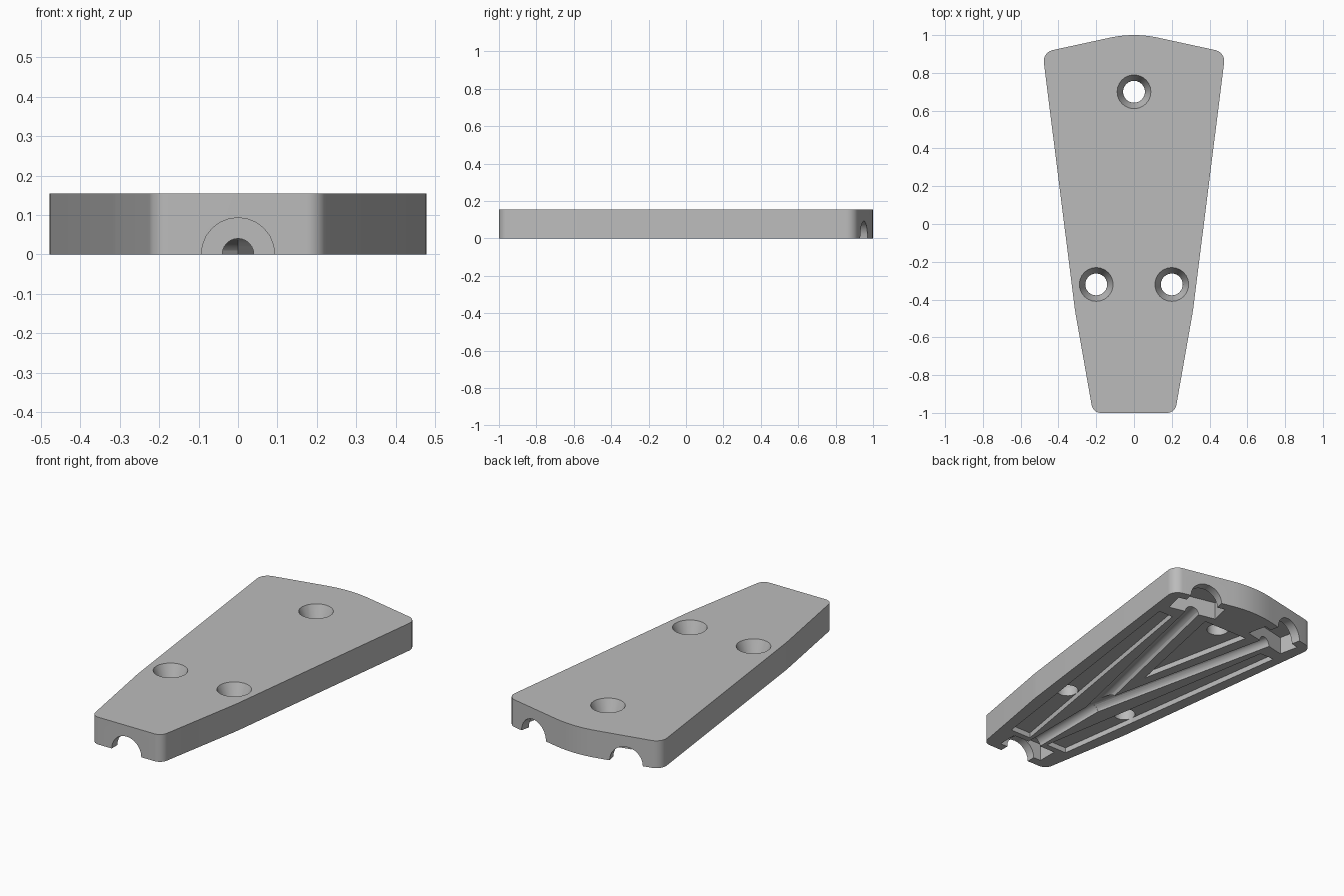
import bpy, bmesh, math
from mathutils import Vector

cube = bpy.data.objects.get("Cube")
if cube:
    bpy.data.objects.remove(cube, do_unlink=True)

HEIGHT = 0.155
TILT = math.radians(12.5)          # angle of the two rear cable branches
BRANCH = Vector((math.sin(TILT), math.cos(TILT), 0))
EXIT = Vector((0.29, 0.95, 0))     # centre of a rear cable opening
FORK = Vector((0, -0.35, 0))       # where the branches join

grey = bpy.data.materials.new("matte grey")
grey.use_nodes = True
grey.diffuse_color = (0.5, 0.5, 0.5, 1)
shader = next(n for n in grey.node_tree.nodes if n.type == 'BSDF_PRINCIPLED')
shader.inputs["Base Color"].default_value = (0.5, 0.5, 0.5, 1)


def finish(name, bm):
    bmesh.ops.recalc_face_normals(bm, faces=bm.faces)
    mesh = bpy.data.meshes.new(name)
    bm.to_mesh(mesh)
    bm.free()
    mesh.materials.append(grey)
    obj = bpy.data.objects.new(name, mesh)
    bpy.context.collection.objects.link(obj)
    return obj


def prism(name, points, low, high):
    bm = bmesh.new()
    face = bm.faces.new([bm.verts.new((p[0], p[1], low)) for p in points])
    side = bmesh.ops.extrude_face_region(bm, geom=[face])["geom"]
    verts = [g for g in side if isinstance(g, bmesh.types.BMVert)]
    bmesh.ops.translate(bm, verts=verts, vec=(0, 0, high - low))
    return finish(name, bm)


def rod(name, start, end, r1, r2=None, sides=24):
    start, end = Vector(start), Vector(end)
    axis = end - start
    bm = bmesh.new()
    bmesh.ops.create_cone(bm, cap_ends=True, segments=sides, radius1=r1,
                          radius2=r1 if r2 is None else r2, depth=axis.length)
    turn = axis.to_track_quat('Z', 'Y').to_matrix().to_4x4()
    bmesh.ops.transform(bm, matrix=turn, verts=bm.verts)
    bmesh.ops.translate(bm, verts=bm.verts, vec=(start + end) / 2)
    return finish(name, bm)


def rounded(corners, steps=8):
    """Fillet each (x, y, radius) corner of a closed outline."""
    out = []
    for i, (x, y, r) in enumerate(corners):
        p = Vector((x, y))
        a = (Vector(corners[i - 1][:2]) - p).normalized()
        b = (Vector(corners[(i + 1) % len(corners)][:2]) - p).normalized()
        half = a.angle(b) / 2
        centre = p + (a + b).normalized() * r / math.sin(half)
        t1 = p + a * r / math.tan(half) - centre
        t2 = p + b * r / math.tan(half) - centre
        for k in range(steps + 1):
            out.append(centre + t1.lerp(t2, k / steps).normalized() * r)
    return out


def mirror(points, side):
    return [(x * side, y) for x, y in points]


# Tapered shell outline with rounded corners
right = [(0.217, -1, 0.05), (0.312, -0.46, 1.0), (0.484, 0.909, 0.06)]
outline = right + [(0, 1.014, 0.6)] + [(-x, y, r) for x, y, r in reversed(right)]
shell = prism("splitter_shell", rounded(outline), 0, HEIGHT)

cutters = []

# Countersunk screw holes
for x, y in [(0, 0.7), (0.2, -0.32), (-0.2, -0.32)]:
    cutters.append(rod("screw_hole", (x, y, -0.1), (x, y, 0.3), 0.058))
    cutters.append(rod("countersink", (x, y, HEIGHT - 0.075),
                       (x, y, HEIGHT + 0.001), 0.0585, 0.09))


# Cable opening and clamp pocket behind it, facing along a direction
def cable_port(exit_point, out):
    across = Vector((out.y, -out.x, 0))
    cutters.append(rod("cable_opening", exit_point + out * 0.15,
                       exit_point - out * 0.1, 0.093))
    near, far = exit_point - out * 0.05, exit_point - out * 0.165
    box = [near + across * 0.14, near - across * 0.14,
           far - across * 0.14, far + across * 0.14]
    cutters.append(prism("clamp_pocket", box, -0.1, 0.1))


cable_port(Vector((0, -1, 0)), Vector((0, -1, 0)))
cutters.append(rod("front_channel", (0, -0.9, 0), FORK, 0.04))

for s in (1, -1):
    flip = Vector((s, 1, 1))
    cable_port(EXIT * flip, BRANCH * flip)
    # Rear branch channel
    cutters.append(rod("branch_channel", FORK - BRANCH * flip * 0.01,
                       (EXIT - BRANCH * 0.1) * flip, 0.04))
    # Side recess around the front screw hole
    recess = [(0.06, -0.8), (0.19, -0.8), (0.40, 0.69), (0.31, 0.69)]
    cutters.append(prism("side_recess", mirror(recess, s), -0.1, 0.03))

# Triangular recess between the branches
cutters.append(prism("middle_recess", [(0, 0.09), (0.142, 0.765), (-0.142, 0.765)],
                     -0.1, 0.03))

# Cut everything out of the shell
bpy.context.view_layer.objects.active = shell
for cutter in cutters:
    cutter.hide_render = True
    cut = shell.modifiers.new("cut", 'BOOLEAN')
    cut.operation = 'DIFFERENCE'
    cut.solver = 'EXACT'
    cut.object = cutter
    bpy.ops.object.modifier_apply(modifier=cut.name)
    bpy.data.objects.remove(cutter, do_unlink=True)

bpy.ops.object.select_all(action='DESELECT')
shell.select_set(True)
bpy.ops.object.shade_smooth_by_angle(angle=math.radians(30))
